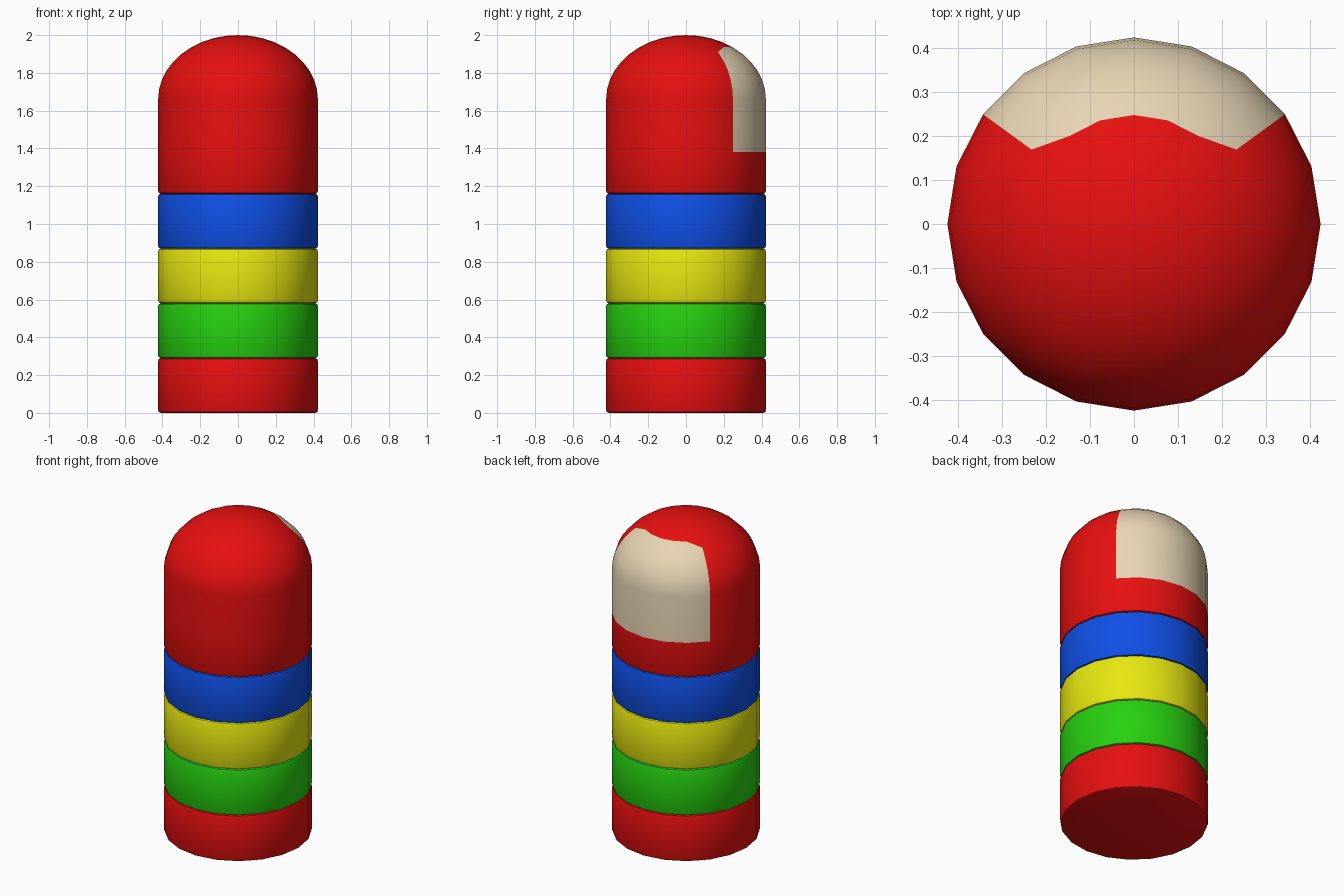
import bpy, bmesh, math

if "Cube" in bpy.data.objects:
    bpy.data.objects.remove(bpy.data.objects["Cube"])

SIDES = 20
R = 0.423            # outer radius
RING_H = 0.29        # height of one coloured ring
BEV = 0.014          # edge bevel
DOME_Z, DOME_H = 1.66, 0.34


def material(name, rgb):
    m = bpy.data.materials.new(name)
    m.diffuse_color = (*rgb, 1)
    m.use_nodes = True
    m.node_tree.nodes["Principled BSDF"].inputs["Base Color"].default_value = m.diffuse_color
    return m


red = material("red", (0.8, 0.005, 0.005))
green = material("green", (0.02, 0.63, 0.005))
yellow = material("yellow", (0.8, 0.8, 0.005))
blue = material("blue", (0.005, 0.08, 0.8))
tan = material("tan", (0.8, 0.665, 0.46))


def dome_z(r):
    return DOME_Z + DOME_H * math.sqrt(max(0, 1 - (r / R) ** 2))


def lathe(name, profile, mats, adjust=None, paint=None):
    """Spin an (r, z) profile around z; r = 0 at the end makes a pole."""
    bm = bmesh.new()
    rows = []
    for i, (r, z) in enumerate(profile):
        if r == 0:
            rows.append([bm.verts.new((0, 0, z))] * SIDES)
            continue
        row = []
        for k in range(SIDES):
            rr, zz = adjust(i, k, r, z) if adjust else (r, z)
            a = math.tau * k / SIDES
            row.append(bm.verts.new((rr * math.cos(a), rr * math.sin(a), zz)))
        rows.append(row)
    bm.faces.new(rows[0][::-1])
    for i in range(len(rows) - 1):
        for k in range(SIDES):
            n = (k + 1) % SIDES
            quad = [rows[i][k], rows[i][n], rows[i + 1][n], rows[i + 1][k]]
            f = bm.faces.new(list(dict.fromkeys(quad)))
            if paint:
                f.material_index = paint(i, k)
    if profile[-1][0] > 0:
        bm.faces.new(rows[-1])
    me = bpy.data.meshes.new(name)
    bm.to_mesh(me)
    bm.free()
    for m in mats:
        me.materials.append(m)
    ob = bpy.data.objects.new(name, me)
    bpy.context.collection.objects.link(ob)
    bpy.ops.object.select_all(action='DESELECT')
    ob.select_set(True)
    bpy.context.view_layer.objects.active = ob
    bpy.ops.object.shade_smooth_by_angle(angle=math.radians(30))
    return ob


# stacked coloured rings with bevelled rims
for i, (name, mat) in enumerate([("red_ring", red), ("green_ring", green),
                                 ("yellow_ring", yellow), ("blue_ring", blue)]):
    z0, z1 = i * RING_H, (i + 1) * RING_H
    lathe(name, [(R - BEV, z0), (R - BEV * 0.3, z0 + BEV * 0.3), (R, z0 + BEV),
                 (R, z1 - BEV), (R - BEV * 0.3, z1 - BEV * 0.3), (R - BEV, z1)], [mat])

# domed cap with a painted panel on the back
z0 = 4 * RING_H
profile = [(R - BEV, z0), (R - BEV * 0.3, z0 + BEV * 0.3), (R, z0 + BEV),
           (R, 1.38), (R, DOME_Z)]
PANEL_LOW = 3
for r in (0.417, 0.402, 0.378, 0.345, 0.305, 0.247):
    profile.append((r, dome_z(r)))
PANEL_TOP = len(profile) - 1
for r in (0.19, 0.13, 0.065):
    profile.append((r, dome_z(r)))
profile.append((0, DOME_Z + DOME_H))


def soften_corners(i, k, r, z):
    # pull the panel's two upper corners down the dome
    if i == PANEL_TOP and k in (2, 8):
        return 0.287, dome_z(0.287)
    return r, z


def panel(i, k):
    return 1 if PANEL_LOW <= i < PANEL_TOP and 2 <= k < 8 else 0


lathe("domed_cap", profile, [red, tan], soften_corners, panel)
